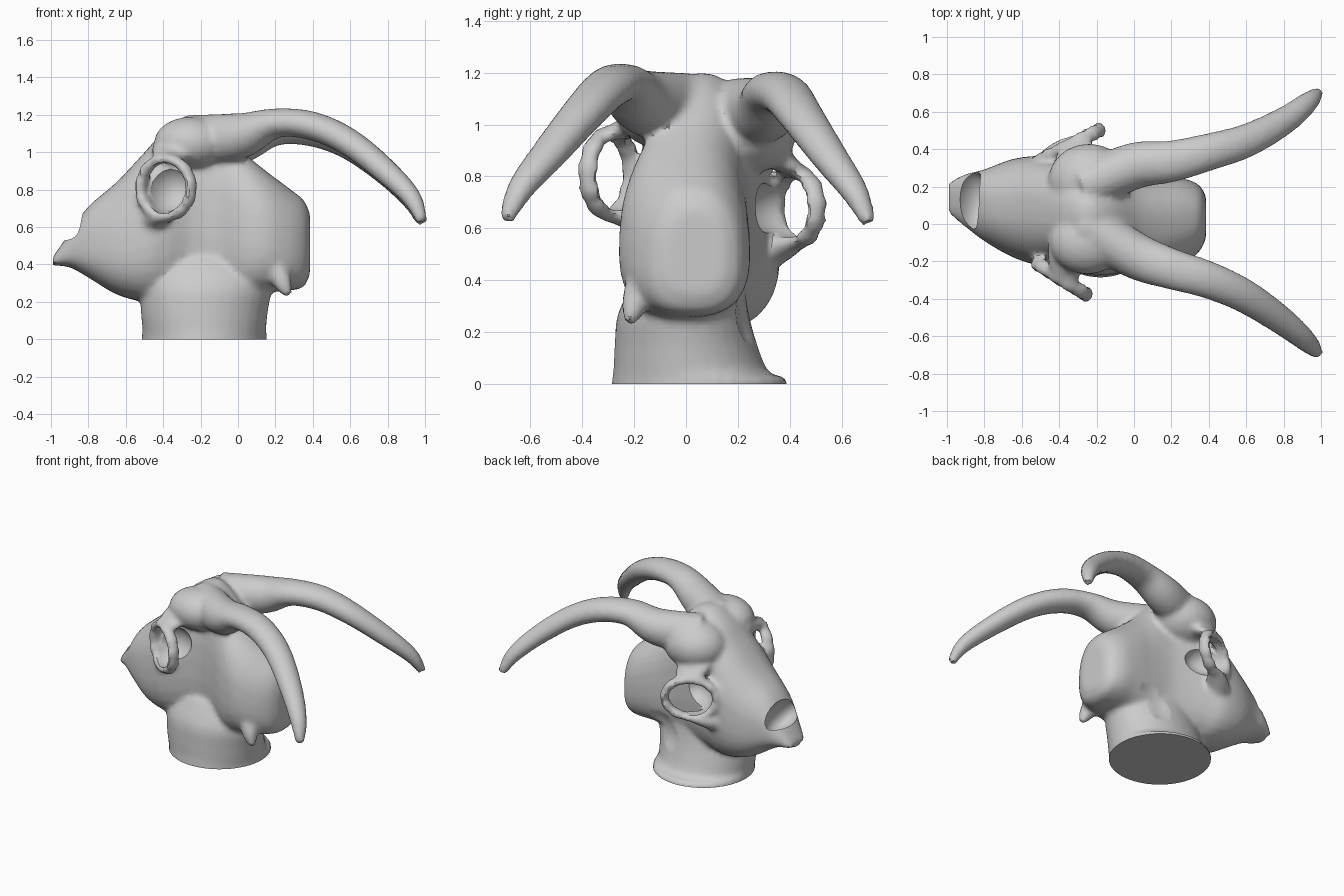
import bpy, bmesh, math
from mathutils import Vector, Matrix

if "Cube" in bpy.data.objects:
    bpy.data.objects.remove(bpy.data.objects["Cube"])

def spline(rows, steps=5):
    """Catmull-Rom interpolation through rows of numbers."""
    out = []
    for i in range(len(rows) - 1):
        p0, p1 = rows[max(i - 1, 0)], rows[i]
        p2, p3 = rows[i + 1], rows[min(i + 2, len(rows) - 1)]
        for s in range(steps):
            t = s / steps
            out.append([0.5 * (2 * b + (c - a) * t + (2 * a - 5 * b + 4 * c - d) * t * t
                        + (3 * b - a - 3 * c + d) * t ** 3) for a, b, c, d in zip(p0, p1, p2, p3)])
    out.append(list(rows[-1]))
    return out

def finish(name, bm):
    bmesh.ops.recalc_face_normals(bm, faces=bm.faces)
    me = bpy.data.meshes.new(name)
    bm.to_mesh(me)
    bm.free()
    ob = bpy.data.objects.new(name, me)
    bpy.context.collection.objects.link(ob)
    return ob

def loft(name, sections, power=1.0, taper=0.0, n=32):
    """Skin rings given as (centre, side vector, up vector)."""
    bm = bmesh.new()
    rings = []
    for c, side, up in sections:
        ring = []
        for k in range(n):
            a = math.tau * k / n
            ca, sa = math.cos(a), math.sin(a)
            u = math.copysign(abs(ca) ** power, ca) * (1 - taper * sa)
            v = math.copysign(abs(sa) ** power, sa)
            ring.append(bm.verts.new(c + side * u + up * v))
        rings.append(ring)
    for r, q in zip(rings, rings[1:]):
        for k in range(n):
            bm.faces.new((r[k], r[(k + 1) % n], q[(k + 1) % n], q[k]))
    bm.faces.new(rings[0])
    bm.faces.new(rings[-1])
    return finish(name, bm)

def tube(name, pts):
    """Oval tube through rows of x, y, z, side radius, up radius."""
    rows = spline(pts)
    secs = []
    for i, r in enumerate(rows):
        t = Vector(rows[min(i + 1, len(rows) - 1)][:3]) - Vector(rows[max(i - 1, 0)][:3])
        t.normalize()
        side = t.cross(Vector((0.01, 0.02, 1))).normalized()
        secs.append((Vector(r[:3]), side * r[3], side.cross(t) * r[4]))
    return loft(name, secs, n=20)

def ellipsoid(name, c, radii, normal=(0, 0, 1)):
    bm = bmesh.new()
    rot = Vector(normal).to_track_quat('Z', 'Y').to_matrix().to_4x4()
    bmesh.ops.create_uvsphere(bm, u_segments=24, v_segments=14, radius=1,
                              matrix=Matrix.Translation(c) @ rot @ Matrix.Diagonal((*radii, 1)))
    return finish(name, bm)

def eye_rim(name, c, along, height, r=0.03):
    """Closed oval bone ring standing in the plane of 'along' and z."""
    along = Vector(along)
    n = along.cross(Vector((0, 0, 1))).normalized()
    bm = bmesh.new()
    grid = []
    for i in range(36):
        a = math.tau * i / 36
        p = Vector(c) + along * math.cos(a) + Vector((0, 0, height * math.sin(a)))
        out = (along.normalized() * math.cos(a) + Vector((0, 0, math.sin(a)))).normalized()
        rr = r * (1 + 0.1 * math.sin(11 * a))
        grid.append([bm.verts.new(p + out * rr * math.cos(math.tau * k / 10)
                                  + n * 1.4 * rr * math.sin(math.tau * k / 10)) for k in range(10)])
    for i in range(36):
        g, h = grid[i], grid[(i + 1) % 36]
        for k in range(10):
            bm.faces.new((g[k], g[(k + 1) % 10], h[(k + 1) % 10], h[k]))
    return finish(name, bm)

# skull body: x, centre y, half width, bottom z, top z
body = [(-0.99, .14, .085, .395, .44), (-0.9, .125, .14, .385, .57), (-0.8, .10, .19, .33, .71),
        (-0.65, .085, .26, .24, .84), (-0.5, .07, .29, .2, 1.0), (-0.38, .06, .265, .2, 1.13),
        (-0.25, .06, .22, .2, 1.2), (-0.12, .04, .205, .2, 1.15), (0.03, .0, .24, .22, 1.0),
        (0.15, -.005, .25, .25, .90), (0.27, .015, .225, .26, .81), (0.35, .03, .175, .28, .745),
        (0.385, .035, .11, .35, .67)]
parts = [loft("skull", [(Vector((x, y, (lo + hi) / 2)), Vector((0, w, 0)), Vector((0, 0, (hi - lo) / 2)))
                        for x, y, w, lo, hi in spline(body)], power=0.8, taper=0.12)]

# neck pedestal: z, centre x, centre y, radius x, radius y
neck = [(-.06, -.18, .05, .335, .34), (.022, -.18, .05, .335, .335), (.045, -.18, .02, .33, .30),
        (.15, -.18, .0, .34, .275), (.28, -.17, -.01, .35, .25), (.42, -.17, .02, .34, .2)]
parts.append(loft("pedestal", [(Vector((x, y, z)), Vector((rx, 0, 0)), Vector((0, ry, 0)))
                               for z, x, y, rx, ry in spline(neck, 3)]))

# horns
parts.append(tube("right_horn", [
    (-.27, .0, 1.06, .13, .14), (0, -.165, 1.085, .125, .125), (.2, -.24, 1.155, .11, .08),
    (.4, -.3, 1.14, .1, .077), (.6, -.39, 1.05, .09, .073), (.8, -.525, .89, .075, .064),
    (.93, -.635, .755, .056, .05), (.985, -.695, .63, .03, .028)]))
parts.append(tube("left_horn", [
    (-.27, .2, 1.04, .13, .14), (0, .31, 1.06, .125, .125), (.2, .335, 1.12, .112, .085),
    (.4, .385, 1.11, .1, .08), (.6, .445, 1.03, .09, .073), (.8, .55, .88, .075, .064),
    (.93, .65, .74, .056, .05), (.985, .705, .62, .03, .028)]))

# forehead masses under the horn bases
parts.append(ellipsoid("right_forehead", (-.25, -.1, 1.05), (.2, .17, .14)))
parts.append(ellipsoid("left_forehead", (-.24, .23, .98), (.22, .2, .17)))

# eye rims and the bone bridges holding them
rims = [((-.385, -.295, .81), (.135, -.085, 0), .155), ((-.335, .425, .68), (.155, .08, 0), .135)]
for i, rim in enumerate(rims):
    parts.append(eye_rim("eye_rim_%d" % i, *rim))
parts.append(tube("right_brow", [(-.34, -.1, 1.02, .12, .08), (-.36, -.22, .99, .1, .045), (-.36, -.31, .955, .06, .03)]))
parts.append(tube("left_brow", [(-.28, .2, .98, .16, .10), (-.3, .33, .89, .13, .06), (-.31, .43, .82, .09, .03)]))
parts.append(tube("right_cheek", [(-.47, -.13, .62, .09, .08), (-.43, -.22, .645, .07, .05), (-.38, -.3, .655, .05, .03)]))
parts.append(tube("left_cheek", [(-.48, .25, .5, .1, .1), (-.42, .35, .52, .08, .06), (-.33, .43, .55, .05, .03)]))

# ear knob under the braincase
parts.append(tube("ear_knob", [(.2, -.17, .4, .06, .06), (.24, -.2, .3, .05, .05), (.27, -.22, .235, .02, .02)]))

# fuse everything into one bone
bpy.ops.object.select_all(action='DESELECT')
for p in parts:
    p.select_set(True)
skull = parts[0]
bpy.context.view_layer.objects.active = skull
bpy.ops.object.join()
skull.name = "horned_skull"
m = skull.modifiers.new("fuse", 'REMESH')
m.mode = 'VOXEL'
m.voxel_size = 0.018
m = skull.modifiers.new("soften", 'SMOOTH')
m.factor, m.iterations = 0.5, 4

# carved hollows: eye sockets, nose opening, neck notch
cutters = [
    ellipsoid("right_socket", (-.375, -.28, .81), (.125, .145, .17), (-.085, -.135, 0)),
    ellipsoid("left_socket", (-.335, .405, .68), (.135, .118, .19), (-.08, .155, 0)),
    ellipsoid("nose_opening", (-.87, .13, .59), (.16, .085, .14), (-.5, 0, .85)),
    ellipsoid("left_neck_notch", (.05, .40, .28), (.25, .21, .22))]
for c in cutters:
    m = skull.modifiers.new(c.name, 'BOOLEAN')
    m.operation, m.object, m.solver = 'DIFFERENCE', c, 'EXACT'
for m in list(skull.modifiers):
    bpy.ops.object.modifier_apply(modifier=m.name)
for c in cutters:
    bpy.data.objects.remove(c)

# flat base
bm = bmesh.new()
bm.from_mesh(skull.data)
cut = bmesh.ops.bisect_plane(bm, geom=bm.verts[:] + bm.edges[:] + bm.faces[:], plane_co=(0, 0, 0),
                             plane_no=(0, 0, 1), clear_inner=True)
edges = [e for e in cut["geom_cut"] if isinstance(e, bmesh.types.BMEdge)]
bmesh.ops.triangle_fill(bm, edges=edges, use_beauty=True)
bmesh.ops.recalc_face_normals(bm, faces=bm.faces)
bm.to_mesh(skull.data)
bm.free()
skull.select_set(True)
bpy.context.view_layer.objects.active = skull
bpy.ops.object.shade_smooth_by_angle(angle=math.radians(35))
